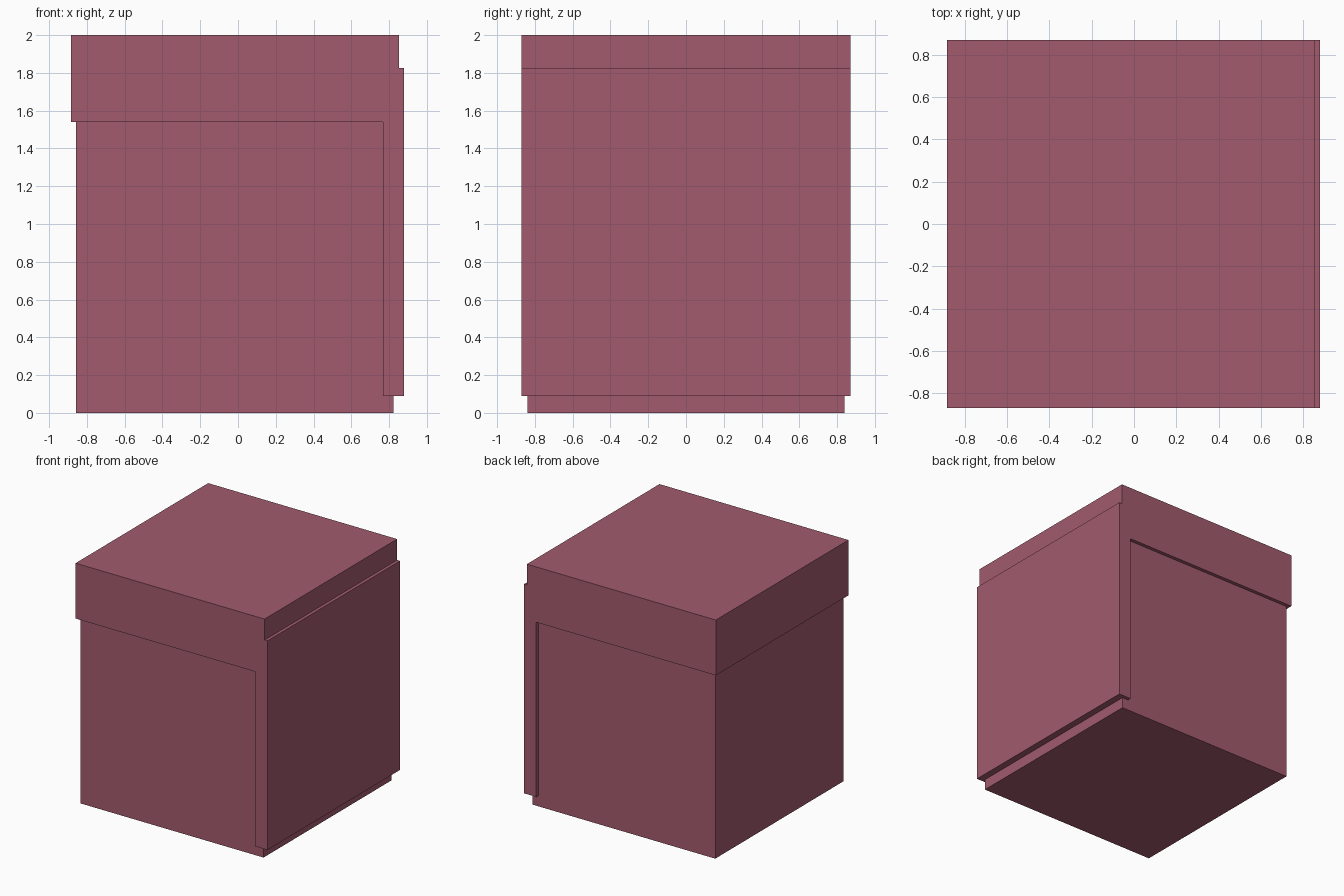
import bpy
import bmesh

cube = bpy.data.objects.get("Cube")
if cube:
    bpy.data.objects.remove(cube, do_unlink=True)

COLOUR = (0.36, 0.105, 0.154, 1.0)
rose = bpy.data.materials.new("dusty_rose")
rose.use_nodes = True
rose.diffuse_color = COLOUR
rose.node_tree.nodes["Principled BSDF"].inputs["Base Color"].default_value = COLOUR


def extruded_profile(name, profile, half_depth):
    """Extrude an x-z outline along y, centred on y = 0."""
    bm = bmesh.new()
    face = bm.faces.new([bm.verts.new((x, -half_depth, z)) for x, z in profile])
    new = bmesh.ops.extrude_face_region(bm, geom=[face])["geom"]
    verts = [v for v in new if isinstance(v, bmesh.types.BMVert)]
    bmesh.ops.translate(bm, verts=verts, vec=(0, 2 * half_depth, 0))
    bmesh.ops.recalc_face_normals(bm, faces=bm.faces)
    mesh = bpy.data.meshes.new(name)
    bm.to_mesh(mesh)
    bm.free()
    mesh.materials.append(rose)
    obj = bpy.data.objects.new(name, mesh)
    bpy.context.collection.objects.link(obj)
    return obj


# Main block standing on the ground
extruded_profile("body_block",
                 [(-0.857, 0), (0.823, 0), (0.823, 1.6), (-0.857, 1.6)], 0.84)

# Top slab and left side panel joined in one L-shaped shell
extruded_profile("top_and_side_shell",
                 [(-0.883, 1.54), (0.767, 1.54), (0.767, 0.09), (0.88, 0.09),
                  (0.88, 1.826), (0.853, 1.826), (0.853, 2), (-0.883, 2)], 0.87)
